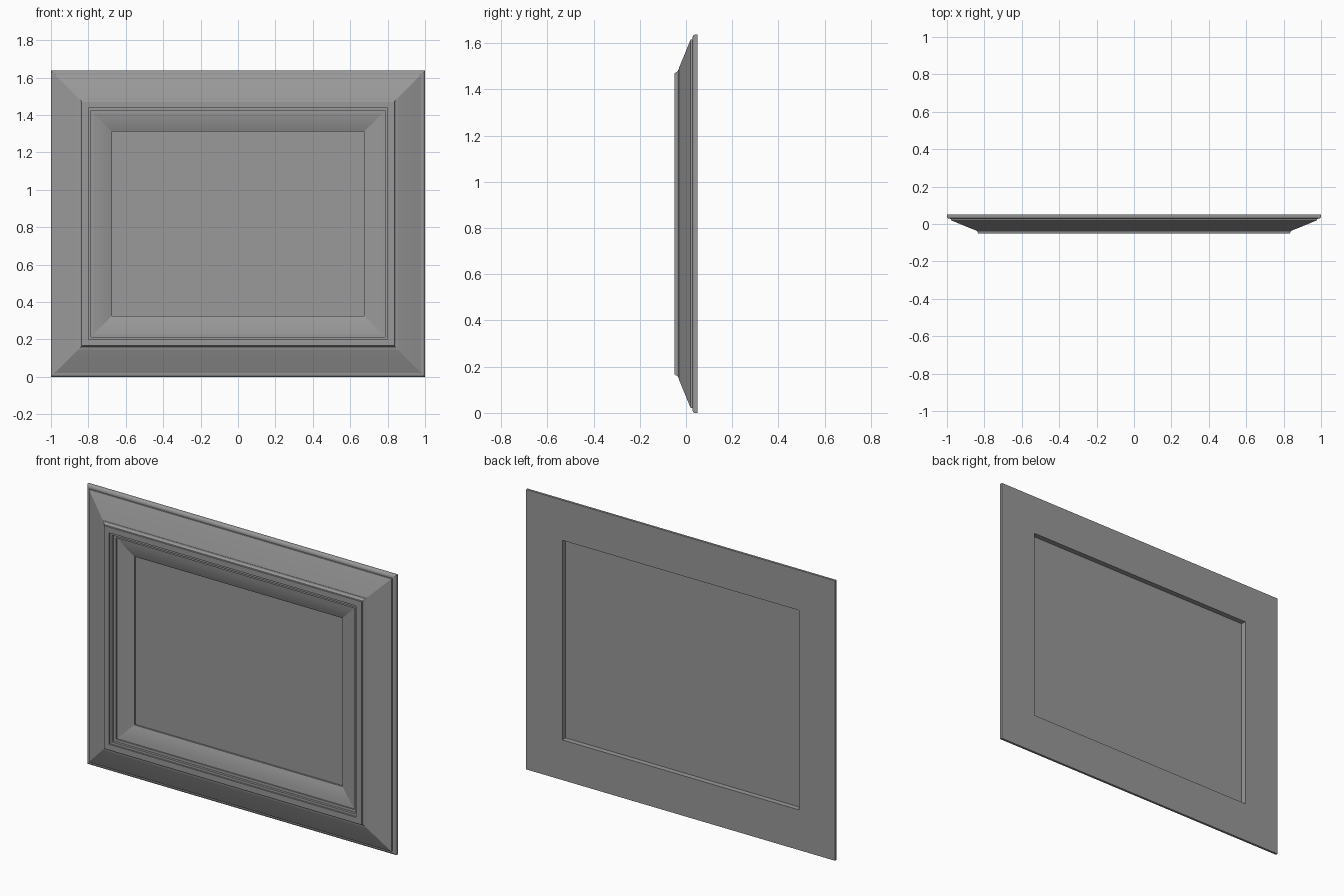
import bpy, bmesh, math

if "Cube" in bpy.data.objects:
    bpy.data.objects.remove(bpy.data.objects["Cube"])

W, H = 1.0, 1.637  # half width, full height

grey = bpy.data.materials.new("dark_grey")
grey.diffuse_color = (0.32, 0.32, 0.32, 1)
grey.use_nodes = True
grey.node_tree.nodes["Principled BSDF"].inputs["Base Color"].default_value = grey.diffuse_color


def arc(cx, cy, rx, ry, a0, a1, n):
    """Elliptical arc points in (inset, depth) space."""
    pts = []
    for i in range(n + 1):
        a = math.radians(a0 + (a1 - a0) * i / n)
        pts.append((cx + rx * math.cos(a), cy + ry * math.sin(a)))
    return pts


def finish(bm, name):
    bmesh.ops.recalc_face_normals(bm, faces=bm.faces)
    me = bpy.data.meshes.new(name)
    bm.to_mesh(me)
    bm.free()
    me.materials.append(grey)
    ob = bpy.data.objects.new(name, me)
    bpy.context.collection.objects.link(ob)
    bpy.ops.object.select_all(action='DESELECT')
    ob.select_set(True)
    bpy.context.view_layer.objects.active = ob
    bpy.ops.object.shade_smooth_by_angle(angle=math.radians(25))
    return ob


def corner(k, d, y):
    """Point at inset d on corner k, counted from bottom left."""
    x = W - d
    return [(-x, y, d), (x, y, d), (x, y, H - d), (-x, y, H - d)][k]


def mitred_rail(name, profile, k):
    """Solid moulding with mitred ends, from corner k to the next."""
    bm = bmesh.new()
    a = [bm.verts.new(corner(k, d, y)) for d, y in profile]
    b = [bm.verts.new(corner((k + 1) % 4, d, y)) for d, y in profile]
    for i in range(len(profile)):
        j = (i + 1) % len(profile)
        bm.faces.new((a[i], b[i], b[j], a[j]))
    bm.faces.new(a)
    bm.faces.new(b)
    return finish(bm, name)


# Moulding section: rounded rim, sloped face, bead, steps, inner slope, rabbet
profile = [(0.0, 0.05)]
profile += arc(0.016, 0.038, 0.016, 0.010, 180, 270, 5)
profile += [(0.021, 0.028), (0.021, 0.020), (0.026, 0.018)]
profile += [(0.143, -0.03), (0.149, -0.031)]
profile += arc(0.149, -0.045, 0.014, 0.012, 90, 0, 5)
profile += [(0.166, -0.046), (0.167, -0.05)]
profile += [(0.200, -0.05), (0.200, -0.041), (0.214, -0.041),
            (0.214, -0.027), (0.230, -0.027), (0.230, -0.020)]
profile += [(0.255, -0.0165), (0.280, -0.011), (0.304, -0.004),
            (0.326, 0.004), (0.326, 0.014), (0.235, 0.014), (0.235, 0.05)]
for k, side in enumerate(("bottom", "right", "top", "left")):
    mitred_rail(side + "_rail", profile, k)

# Thin backing panel seated in the rabbet
bm = bmesh.new()
bmesh.ops.create_cube(bm, size=1)
for v in bm.verts:
    v.co = (v.co.x * 2 * (W - 0.235), 0.0165 + v.co.y * 0.005,
            H / 2 + v.co.z * (H - 0.47))
finish(bm, "picture_panel")
